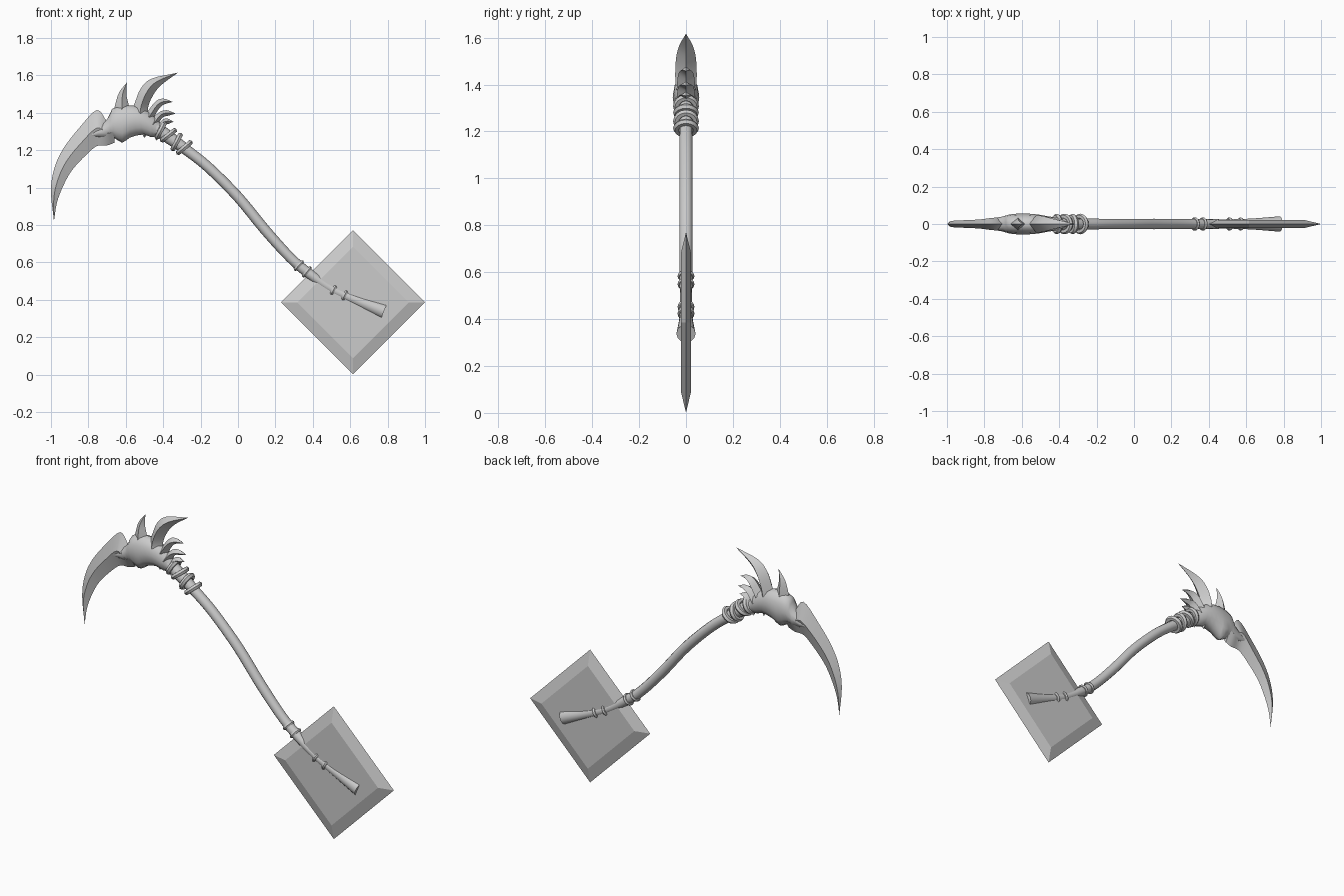
import bpy, bmesh, math
from mathutils import Vector

if "Cube" in bpy.data.objects:
    bpy.data.objects.remove(bpy.data.objects["Cube"])


def smooth(obj, angle):
    bpy.ops.object.select_all(action='DESELECT')
    obj.select_set(True)
    bpy.context.view_layer.objects.active = obj
    bpy.ops.object.shade_smooth_by_angle(angle=math.radians(angle))


def skin(name, rings, angle=35):
    """Bridge equal-sized point rings into a closed solid."""
    bm = bmesh.new()
    vs = [[bm.verts.new(p) for p in r] for r in rings]
    n = len(vs[0])
    for a, b in zip(vs, vs[1:]):
        for i in range(n):
            j = (i + 1) % n
            bm.faces.new((a[i], a[j], b[j], b[i]))
    bm.faces.new(vs[0])
    bm.faces.new(vs[-1])
    bmesh.ops.remove_doubles(bm, verts=bm.verts, dist=0.0005)
    bmesh.ops.recalc_face_normals(bm, faces=bm.faces)
    me = bpy.data.meshes.new(name)
    bm.to_mesh(me)
    bm.free()
    obj = bpy.data.objects.new(name, me)
    bpy.context.collection.objects.link(obj)
    smooth(obj, angle)
    return obj


def spline(pts, steps):
    """Catmull-Rom through tuples of any length."""
    pts = [Vector(p) for p in pts]
    ext = [2 * pts[0] - pts[1]] + pts + [2 * pts[-1] - pts[-2]]
    out = []
    for a, b, c, d in zip(ext, ext[1:], ext[2:], ext[3:]):
        for k in range(steps):
            t = k / steps
            out.append(0.5 * (2 * b + (c - a) * t + (2 * a - 5 * b + 4 * c - d) * t * t
                              + (3 * b - a - 3 * c + d) * t ** 3))
    return out + [pts[-1]]


def loft(name, stations, sides, steps=3, angle=35):
    """Station = outer x, outer z, inner x, inner z, half depth in y."""
    rings = []
    for ox, oz, ix, iz, d in spline(stations, steps):
        ring = []
        for i in range(sides):
            a = 2 * math.pi * i / sides
            c, s = math.cos(a) / 2, math.sin(a)
            ring.append(((ox + ix) / 2 + c * (ox - ix), s * d, (oz + iz) / 2 + c * (oz - iz)))
        rings.append(ring)
    return skin(name, rings, angle)


# Handle: curved round shaft with a flared butt (x, z, radius)
path = spline([(-0.47, 1.34, .035), (-0.364, 1.265, .034), (-0.283, 1.207, .029),
               (-0.16, 1.11, .028), (0, .95, .028), (.144, .775, .028), (.278, .627, .027),
               (.374, .545, .027), (.5, .458, .025), (.626, .4, .029), (.78, .338, .041)], 4)
st = []
for i, p in enumerate(path):
    t = path[min(i + 1, len(path) - 1)] - path[max(i - 1, 0)]
    nx, nz = Vector((-t.y, t.x)).normalized() * p.z
    st.append((p.x + nx, p.y + nz, p.x - nx, p.y - nz, p.z))
loft("handle", st, 12, 1)


# Rings round the shaft, their axis following it
def ring(name, x, z, slope, major, minor):
    bpy.ops.mesh.primitive_torus_add(major_segments=16, minor_segments=6, major_radius=major,
                                     minor_radius=minor, location=(x, 0, z),
                                     rotation=(0, math.radians(90 + slope), 0))
    o = bpy.context.object
    o.name = name
    smooth(o, 40)


for i, (x, z, s) in enumerate([(-.287, 1.214, 50), (-.328, 1.244, 28),
                               (-.372, 1.28, 52), (-.412, 1.308, 28)]):
    ring(f"neck_wrap_{i + 1}", x, z, s, .040, .015)
for i, (x, z, s) in enumerate([(.325, .583, 43), (.368, .549, 39),
                               (.51, .452, 29), (.57, .424, 26)]):
    ring(f"grip_ring_{i + 1}", x, z, s, .026, .010)

# Bevelled square plate standing on its corner
skin("plate", [[(.615 + r * math.cos(k * math.pi / 2), y, .386 + r * math.sin(k * math.pi / 2))
                for k in range(4)] for y, r in ((-.021, .298), (0, .385), (.021, .298))], 5)

# Head: bulging socket with a jagged underside and a tongue over the blade
loft("head", [(-.40, 1.33, -.44, 1.275, .03), (-.475, 1.405, -.465, 1.27, .043),
              (-.54, 1.435, -.508, 1.284, .052), (-.577, 1.44, -.577, 1.268, .056),
              (-.615, 1.44, -.62, 1.24, .056), (-.674, 1.42, -.665, 1.268, .05),
              (-.70, 1.365, -.706, 1.262, .04), (-.80, 1.285, -.80, 1.275, .022)], 12, 2, 50)

# Curved blade with a central ridge
loft("blade", [(-.66, 1.36, -.66, 1.24, .038), (-.70, 1.355, -.70, 1.226, .036),
               (-.754, 1.415, -.755, 1.222, .033), (-.845, 1.324, -.815, 1.172, .024),
               (-.935, 1.207, -.888, 1.092, .02), (-.983, 1.10, -.934, 1.01, .018),
               (-1.0, .98, -.968, .92, .013), (-.984, .82, -.984, .82, .001)], 4, 4, 30)

# Horns on top of the head
loft("front_horn", [(-.67, 1.38, -.57, 1.38, .035), (-.655, 1.45, -.585, 1.445, .03),
                    (-.635, 1.51, -.597, 1.50, .018), (-.594, 1.562, -.594, 1.562, .001)], 4)
loft("large_horn", [(-.58, 1.39, -.47, 1.36, .042), (-.555, 1.445, -.48, 1.43, .046),
                    (-.52, 1.53, -.45, 1.50, .042), (-.46, 1.583, -.405, 1.553, .028),
                    (-.32, 1.615, -.32, 1.615, .001)], 4, 4)
for i, (x, z, tx, tz) in enumerate([(-.475, 1.40, -.348, 1.458), (-.455, 1.36, -.333, 1.396),
                                    (-.43, 1.325, -.345, 1.352)]):
    w, h = tx - x, tz - z
    loft(f"small_horn_{i + 1}", [(x - .02, z - .01, x + .02, z - .035, .04),
                                 (x + .25 * w, z + .8 * h + .012, x + .42 * w, z + .4 * h, .034),
                                 (x + .6 * w, z + h + .018, x + .66 * w, z + h - .012, .02),
                                 (tx, tz, tx, tz, .001)], 4)

# Barbs under the head
for i, (x, z) in enumerate([(-.50, 1.265), (-.435, 1.25)]):
    loft(f"under_barb_{i + 1}", [(x - .03, z + .05, x + .03, z + .05, .03),
                                 (x, z, x, z, .001)], 4, 1)
